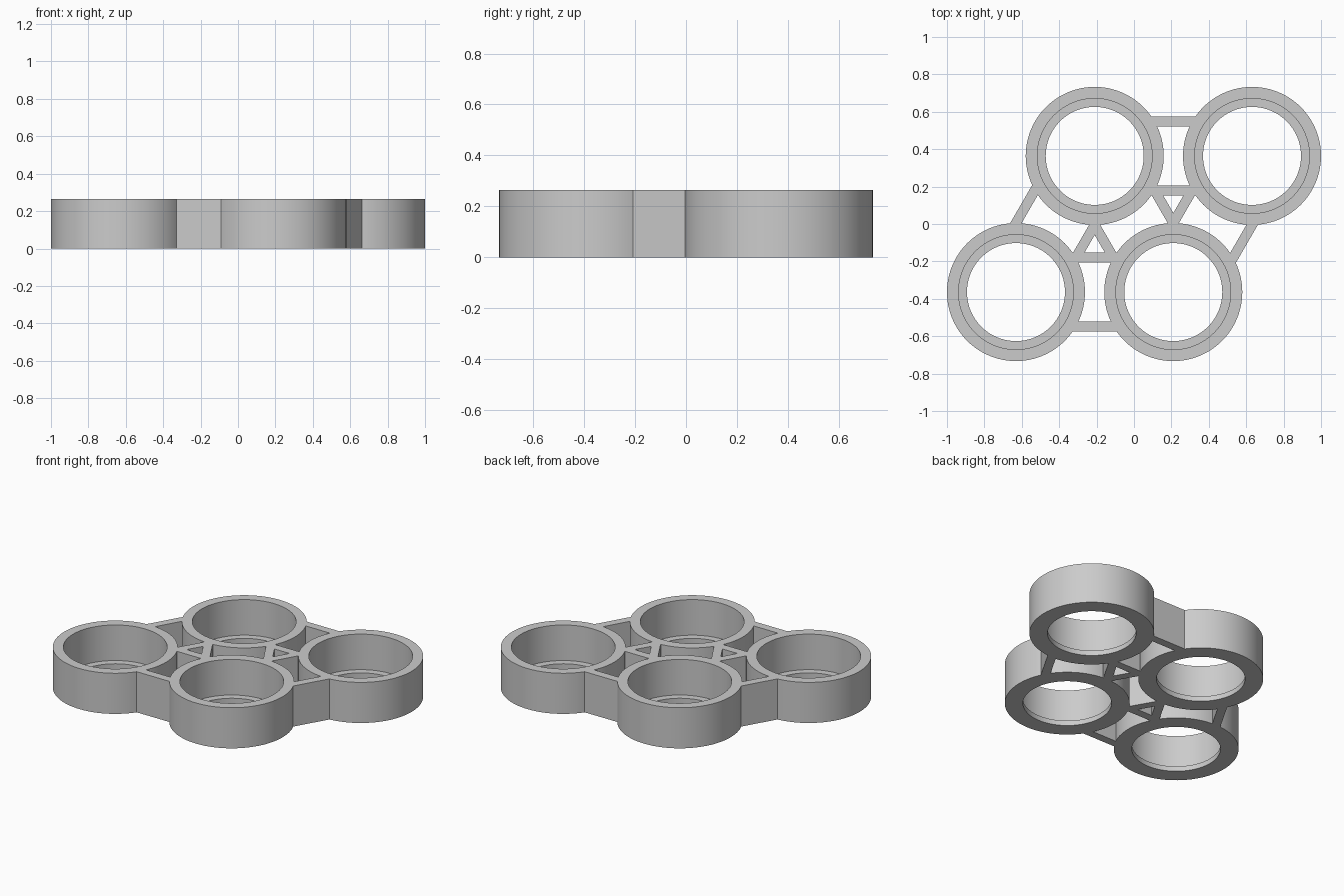
import bpy, bmesh, math
from mathutils import Vector

if "Cube" in bpy.data.objects:
    bpy.data.objects.remove(bpy.data.objects["Cube"])

HEIGHT, LIP = 0.265, 0.033
R_OUT, R_BORE, R_HOLE = 0.369, 0.307, 0.262
STRUT_OFFSET, STRUT_WIDTH = 0.185, 0.053
SEGMENTS = 96

grey = bpy.data.materials.new("light grey")
grey.diffuse_color = (0.6, 0.6, 0.6, 1)
grey.use_nodes = True
grey.node_tree.nodes["Principled BSDF"].inputs["Base Color"].default_value = grey.diffuse_color


def finish(bm, name):
    bmesh.ops.recalc_face_normals(bm, faces=bm.faces)
    mesh = bpy.data.meshes.new(name)
    bm.to_mesh(mesh)
    bm.free()
    mesh.materials.append(grey)
    obj = bpy.data.objects.new(name, mesh)
    bpy.context.collection.objects.link(obj)
    bpy.ops.object.select_all(action='DESELECT')
    obj.select_set(True)
    bpy.context.view_layer.objects.active = obj
    bpy.ops.object.shade_smooth_by_angle(angle=math.radians(30))
    return obj


def holder_ring(center, name):
    # Closed wall profile with a small retaining lip, revolved about z
    profile = [(R_OUT, 0), (R_OUT, HEIGHT), (R_BORE, HEIGHT),
               (R_BORE, LIP), (R_HOLE, LIP), (R_HOLE, 0)]
    bm = bmesh.new()
    loops = []
    for i in range(SEGMENTS):
        a = math.tau * i / SEGMENTS
        loops.append([bm.verts.new((center.x + r * math.cos(a),
                                    center.y + r * math.sin(a), z)) for r, z in profile])
    n = len(profile)
    for i in range(SEGMENTS):
        p, q = loops[i], loops[(i + 1) % SEGMENTS]
        for j in range(n):
            k = (j + 1) % n
            bm.faces.new((p[j], q[j], q[k], p[k]))
    finish(bm, name)


def strut(a, b, side, name):
    # Bar parallel to the line between two rings, ends curved to meet the walls
    along = (b - a).normalized()
    across = Vector((-along.y, along.x))
    half = (b - a).length / 2
    mid = (a + b) / 2
    offsets = [side * STRUT_OFFSET + STRUT_WIDTH * (t / 4 - 0.5) for t in range(5)]
    reach = [half - math.sqrt((R_OUT - 0.002) ** 2 - o * o) for o in offsets]
    outline = [mid + across * o + along * d for o, d in zip(offsets, reach)]
    outline += [mid + across * o - along * d for o, d in reversed(list(zip(offsets, reach)))]
    bm = bmesh.new()
    base = bm.faces.new([bm.verts.new((p.x, p.y, 0)) for p in outline])
    top = bmesh.ops.extrude_face_region(bm, geom=[base])
    verts = [v for v in top['geom'] if isinstance(v, bmesh.types.BMVert)]
    bmesh.ops.translate(bm, verts=verts, vec=(0, 0, HEIGHT))
    finish(bm, name)


# Four rings packed on a triangular lattice
centers = [Vector(c) for c in ((-0.21, 0.364), (0.631, 0.364),
                               (-0.631, -0.364), (0.21, -0.364))]
for i, c in enumerate(centers):
    holder_ring(c, f"holder_ring_{i + 1}")

# Two struts between every pair of neighbouring rings
for i, j in ((0, 1), (2, 3), (0, 2), (1, 3), (0, 3)):
    for side in (-1, 1):
        label = "a" if side < 0 else "b"
        strut(centers[i], centers[j], side, f"strut_{i + 1}_{j + 1}_{label}")
